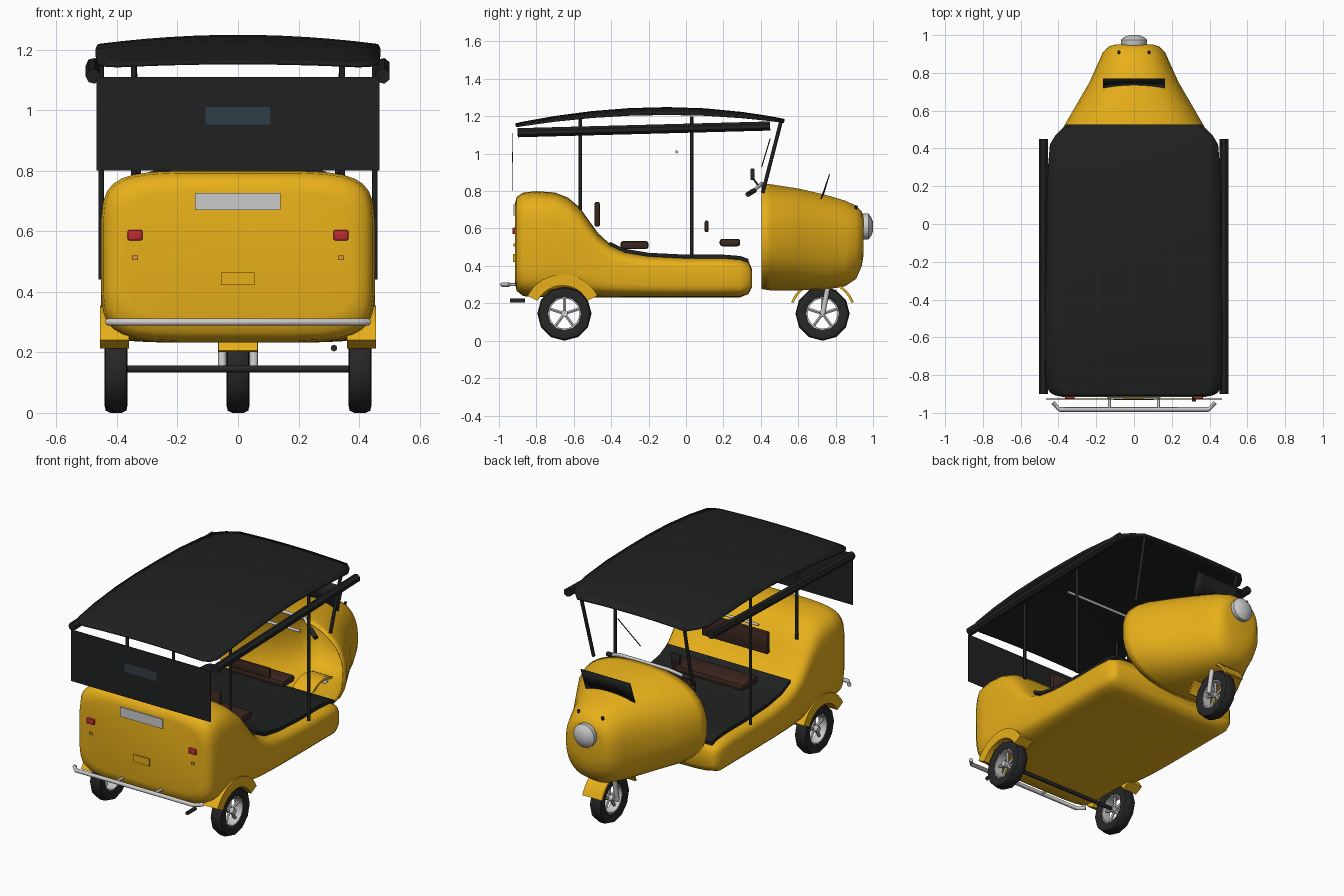
import bpy, bmesh
from math import sin, cos, pi, radians, copysign
from mathutils import Vector

if "Cube" in bpy.data.objects:
    bpy.data.objects.remove(bpy.data.objects["Cube"])


def material(name, r, g, b):
    m = bpy.data.materials.new(name)
    m.diffuse_color = (r, g, b, 1)
    m.use_nodes = True
    m.node_tree.nodes["Principled BSDF"].inputs["Base Color"].default_value = m.diffuse_color
    return m


YELLOW = material("yellow_paint", 0.80, 0.43, 0.01)
BLACK = material("black_canvas", 0.014, 0.016, 0.015)
RUBBER = material("rubber", 0.02, 0.02, 0.02)
BROWN = material("brown_leather", 0.045, 0.02, 0.014)
SILVER = material("silver", 0.6, 0.6, 0.6)
RED = material("red_lens", 0.5, 0.025, 0.03)
ORANGE = material("orange_lens", 0.7, 0.3, 0.05)
GLASS = material("dark_glass", 0.03, 0.045, 0.06)


def finish(name, bm, mat, angle=40):
    bmesh.ops.recalc_face_normals(bm, faces=bm.faces)
    me = bpy.data.meshes.new(name)
    bm.to_mesh(me)
    bm.free()
    ob = bpy.data.objects.new(name, me)
    bpy.context.collection.objects.link(ob)
    me.materials.append(mat)
    me.polygons.foreach_set("use_smooth", [True] * len(me.polygons))
    me.set_sharp_from_angle(angle=radians(angle))
    return ob


def solidify(ob, t, offset=-1):
    m = ob.modifiers.new("thickness", 'SOLIDIFY')
    m.thickness, m.offset = t, offset


def loft(name, rings, mat, cap=(True, True), loop=False, closed=True, angle=40):
    """Skin a list of point rings."""
    bm = bmesh.new()
    rows = [[bm.verts.new(p) for p in r] for r in rings]
    n = len(rows[0])
    pairs = list(zip(rows, rows[1:])) + ([(rows[-1], rows[0])] if loop else [])
    for a, b in pairs:
        for i in range(n if closed else n - 1):
            j = (i + 1) % n
            bm.faces.new((a[i], a[j], b[j], b[i]))
    if closed and not loop:
        for use, r in zip(cap, (rows[0], rows[-1])):
            if use:
                bm.faces.new(r)
    return finish(name, bm, mat, angle)


def tube(name, pts, r, mat, n=8):
    pts = [Vector(p) for p in pts]
    rings = []
    for i, p in enumerate(pts):
        t = pts[min(i + 1, len(pts) - 1)] - pts[max(i - 1, 0)]
        q = t.to_track_quat('Z', 'Y')
        rings.append([p + q @ Vector((r * cos(2 * pi * k / n), r * sin(2 * pi * k / n), 0)) for k in range(n)])
    return loft(name, rings, mat, angle=50)


def box(name, x, y, z, mat, bevel=0.0):
    """Box from (min, max) ranges."""
    bm = bmesh.new()
    bmesh.ops.create_cube(bm, size=1)
    for v in bm.verts:
        v.co = [(a + b) / 2 + c * (b - a) for (a, b), c in zip((x, y, z), v.co)]
    if bevel:
        bmesh.ops.bevel(bm, geom=bm.edges[:], offset=bevel, segments=2, profile=0.5, affect='EDGES')
    return finish(name, bm, mat)


def section(y, zb, zt, w, n, count=32):
    """Superellipse cross-section in the xz plane."""
    f = lambda c: copysign(abs(c) ** (2 / n), c)
    a = [2 * pi * (k + 0.5) / count for k in range(count)]
    return [(w * f(cos(t)), y, (zb + zt) / 2 + (zt - zb) / 2 * f(sin(t))) for t in a]


def arch(name, x0, x1, cy, r0, r1, a0, mat):
    """Mudguard: arc strip over a wheel."""
    rings = []
    for k in range(13):
        t = radians(a0 + (180 - 2 * a0) * k / 12)
        rings.append([(x, cy + r * cos(t), 0.145 + r * sin(t)) for x, r in ((x0, r0), (x1, r0), (x1, r1), (x0, r1))])
    return loft(name, rings, mat)


# Rear tub with the sloping seat back
top = [(-0.80, .80), (-0.70, .793), (-0.63, .765), (-0.57, .715), (-0.52, .645), (-0.47, .575), (-0.41, .52),
       (-0.33, .482), (-0.2, .46), (0, .45), (0.2, .45), (0.29, .443)]
body = [(-.915, .31, .73, .38), (-.905, .265, .77, .425), (-.87, .238, .793, .446)]
body += [(y, .232, z, .453) for y, z in top] + [(.335, .25, .425, .44), (.352, .285, .385, .42)]
loft("rear_body", [section(*b, 5.5) for b in body], YELLOW, angle=60)

# Dark floor mat following the tub
floor = top[6:] + [(.335, .427)]
loft("floor_mat", [[(-.41, y, z - .01), (.41, y, z - .01), (.41, y, z + .01), (-.41, y, z + .01)]
                   for y, z in floor], BLACK)

# Hollow nose shell
nose = [(.405, .275, .84, .425), (.45, .268, .838, .412), (.60, .268, .815, .325), (.75, .272, .78, .237),
        (.85, .29, .75, .192), (.91, .33, .722, .165), (.94, .40, .69, .135), (.95, .46, .66, .10)]
solidify(loft("nose_shell", [section(*b, 2.4) for b in nose], YELLOW, cap=(False, True), angle=60), 0.008)

# Headlamp, nose bolts and wind deflector
lamp = [(.93, .06), (.95, .07), (.975, .07), (.99, .05), (1.0, .025)]
loft("headlamp", [[(r * cos(k * pi / 8), y, .61 + r * sin(k * pi / 8)) for k in range(16)] for y, r in lamp], SILVER)
for s in (-1, 1):
    tube("nose_bolt", [(s * .08, .905, .70), (s * .08, .912, .722)], .008, BLACK)
xs = [-.165, -.11, -.055, 0, .055, .11, .165]
solidify(loft("wind_deflector", [[(x, .74 - .6 * x * x, .79 - 1.2 * x * x) for x in xs], [(x, .77, .89) for x in xs]],
              BLACK, closed=False), 0.005)


# Wheels: 12-sided tyre, rim, hub and spokes
def wheel(name, cx, cy):
    def lathe(part, prof, mat, n, loop=True):
        rings = [[(cx + x, cy + r * cos(2 * pi * k / n), .145 + r * sin(2 * pi * k / n)) for k in range(n)]
                 for x, r in prof]
        loft(f"{name}_{part}", rings, mat, loop=loop, angle=35)
    lathe("tyre", [(-.038, .12), (-.034, .138), (-.018, .145), (.018, .145), (.034, .138), (.038, .12),
                   (.03, .088), (-.03, .088)], RUBBER, 12)
    lathe("rim", [(-.027, .095), (.027, .095), (.027, .08), (-.027, .08)], SILVER, 20)
    lathe("hub", [(-.03, .018), (.03, .018)], SILVER, 12, False)
    for k in range(5):
        a = 2 * pi * k / 5 + pi / 2
        tube(f"{name}_spoke", [(cx, cy + r * cos(a), .145 + r * sin(a)) for r in (.01, .084)], .009, SILVER, 6)


wheel("front_wheel", 0, .73)
arch("front_mudguard", -.065, .065, .73, .165, .178, 20, YELLOW)
for s in (-1, 1):
    wheel("rear_wheel", s * .403, -.65)
    arch("rear_mudguard", s * .36, s * .456, -.66, .15, .21, 27, YELLOW)
    tube("front_fork", [(s * .052, .73, .14), (s * .052, .765, .32)], .014, SILVER)
tube("front_axle", [(-.06, .73, .145), (.06, .73, .145)], .01, SILVER)
tube("rear_axle", [(-.4, -.65, .145), (.4, -.65, .145)], .012, RUBBER)

# Canopy roof: arched sheet with rounded front corners
rows = []
for y, w in ((-.91, .40), (-.895, .44), (-.86, .465), (-.7, .47), (-.5, .47), (-.3, .465), (-.1, .46), (.1, .46),
             (.3, .455), (.42, .445), (.47, .415), (.525, .36)):
    d = (y + .1) / (.81 if y < -.1 else .625)
    base, crown = 1.213 - (.066 if y < -.1 else .043) * d * d, .03 - .02 * d * d
    rows.append([(w * k / 6, y, base + crown * (1 - (k / 6) ** 2)) for k in range(-6, 7)])
solidify(loft("canopy_roof", rows, BLACK, closed=False), 0.012, 0)

# Rolled side curtains, posts
for s in (-1, 1):
    tube("rolled_curtain", [(s * .478, -.9, 1.112), (s * .478, .45, 1.148)], .025, BLACK, 7)
    tube("middle_post", [(s * .452, .03, .44), (s * .452, .03, 1.2)], .009, BLACK)
    tube("rear_post", [(s * .345, -.565, .70), (s * .345, -.565, 1.195)], .009, BLACK)
    tube("windscreen_post", [(s * .33, .41, .79), (s * .345, .51, 1.18)], .010, BLACK)
tube("cross_bar", [(-.45, -.05, 1.01), (.45, -.05, 1.01)], .008, SILVER)
tube("wiper", [(.02, .405, .93), (.14, .45, 1.08)], .003, BLACK, 5)

# Rear curtain with window
box("rear_curtain", (-.467, .467), (-.928, -.924), (.80, 1.11), BLACK)
box("rear_window", (-.108, .106), (-.931, -.927), (.952, 1.01), GLASS)

# Plates and lights on the back
box("rear_panel", (-.142, .14), (-.922, -.905), (.67, .727), SILVER)
box("number_plate", (-.056, .054), (-.924, -.905), (.422, .464), YELLOW)
for s in (-1, 1):
    box("tail_light", (s * .34 - .025, s * .34 + .025), (-.928, -.895), (.57, .604), RED, .006)
    box("indicator", (s * .34 - .01, s * .34 + .01), (-.922, -.895), (.505, .52), ORANGE)

# Bumper, its brackets and the exhaust
tube("rear_bumper", [(-.43, -.945, .3), (-.395, -.982, .3), (.395, -.982, .3), (.43, -.945, .3)], .012, SILVER)
for s in (-1, 1):
    tube("bumper_bracket", [(s * .13, -.98, .3), (s * .13, -.89, .3)], .008, SILVER)
tube("exhaust_pipe", [(.317, -.94, .214), (.317, -.86, .214)], .011, RUBBER)

# Seats
box("passenger_seat", (-.24, .24), (-.35, -.2), (.49, .533), BROWN, .014)
box("passenger_backrest", (-.22, .22), (-.49, -.46), (.61, .742), BROWN, .010)
box("driver_seat", (-.18, .18), (.18, .29), (.505, .545), BROWN, .014)
box("driver_backrest", (-.14, .14), (.10, .12), (.58, .642), BROWN, .007)

# Handlebar with grips and mirrors
tube("handlebar", [(-.24, .36, .80), (-.16, .405, .84), (.16, .405, .84), (.24, .36, .80)], .010, SILVER)
for s in (-1, 1):
    tube("grip", [(s * .23, .365, .803), (s * .29, .33, .782)], .014, RUBBER)
box("mirror", (-.215, -.155), (.345, .367), (.86, .92), RUBBER, .004)
tube("mirror_stalk", [(-.185, .357, .87), (-.185, .39, .825)], .005, RUBBER)
